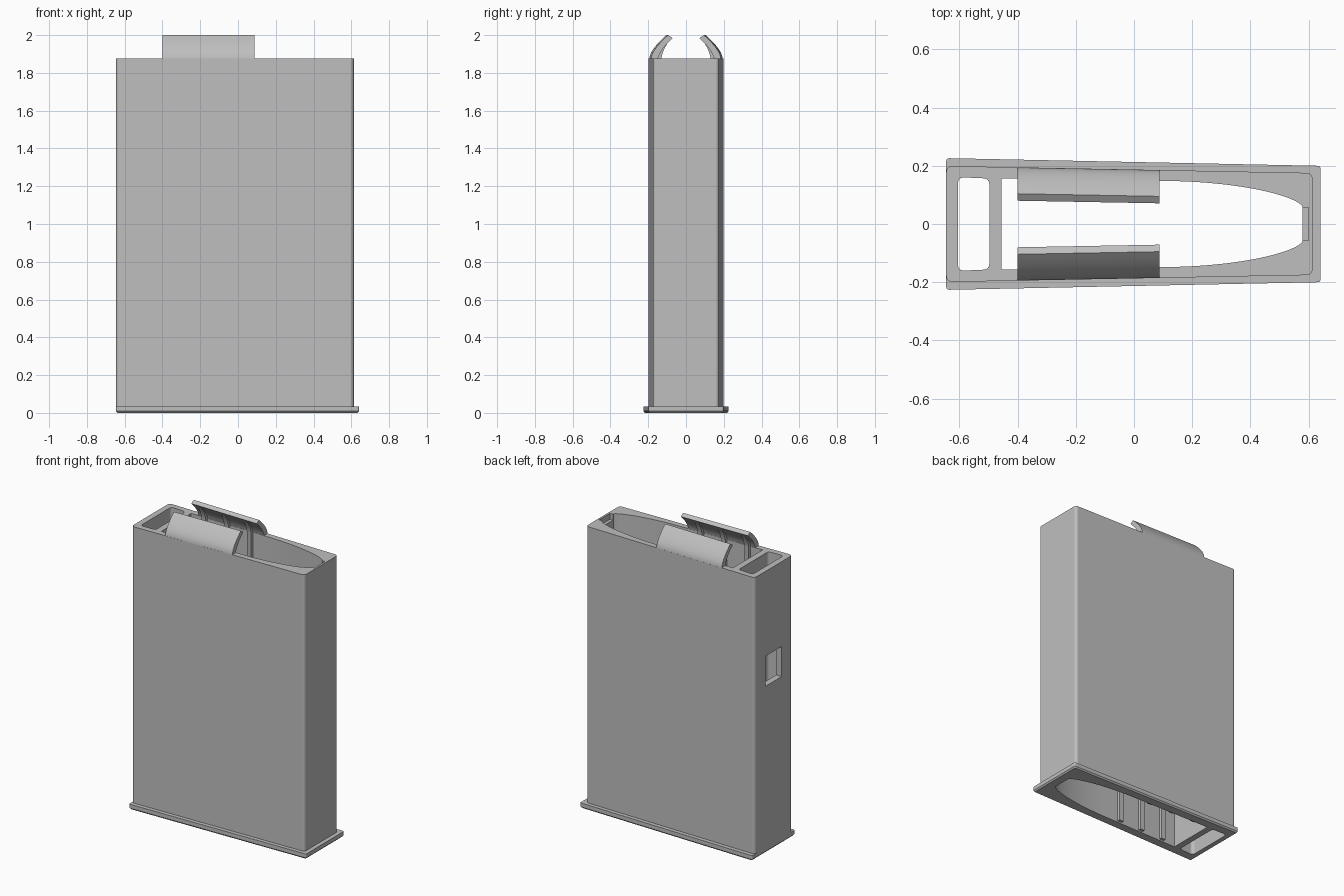
import bpy, bmesh, math
from mathutils import Vector

cube = bpy.data.objects.get("Cube")
if cube:
    bpy.data.objects.remove(cube, do_unlink=True)

grey = bpy.data.materials.new("plain grey")
grey.use_nodes = True
colour = (0.52, 0.52, 0.52, 1)
grey.diffuse_color = colour
grey.node_tree.nodes["Principled BSDF"].inputs["Base Color"].default_value = colour

TOP = 1.875


def half_depth(x):
    """Half depth of the tapered body at x."""
    return 0.187 - 0.0185 * x


def prism(name, rings):
    """Closed solid through matching rings of points."""
    bm = bmesh.new()
    rows = [[bm.verts.new(p) for p in ring] for ring in rings]
    n = len(rows[0])
    for a, b in zip(rows, rows[1:]):
        for i in range(n):
            j = (i + 1) % n
            bm.faces.new((a[i], a[j], b[j], b[i]))
    bm.faces.new(rows[0][::-1])
    bm.faces.new(rows[-1])
    bmesh.ops.recalc_face_normals(bm, faces=bm.faces)
    mesh = bpy.data.meshes.new(name)
    bm.to_mesh(mesh)
    bm.free()
    mesh.materials.append(grey)
    obj = bpy.data.objects.new(name, mesh)
    bpy.context.collection.objects.link(obj)
    return obj


def rounded(x0, x1, h0, h1, r, steps=6):
    """Tapered rectangle outline with rounded corners."""
    pts = []
    corners = [(x1 - r, h1 - r), (x0 + r, h0 - r), (x0 + r, r - h0), (x1 - r, r - h1)]
    for k, (cx, cy) in enumerate(corners):
        for s in range(steps + 1):
            a = math.pi / 2 * (k + s / steps)
            pts.append((cx + r * math.cos(a), cy + r * math.sin(a)))
    return pts


def at(outline, z):
    return [(x, y, z) for x, y in outline]


def column(name, outline, z0, z1):
    return prism(name, [at(outline, z0), at(outline, z1)])


def cut(obj, cutter):
    mod = obj.modifiers.new("cut", "BOOLEAN")
    mod.operation = "DIFFERENCE"
    mod.solver = "EXACT"
    mod.object = cutter
    bpy.context.view_layer.objects.active = obj
    bpy.ops.object.modifier_apply(modifier=mod.name)


def smooth(obj):
    bpy.ops.object.select_all(action="DESELECT")
    obj.select_set(True)
    bpy.context.view_layer.objects.active = obj
    bpy.ops.object.shade_smooth_by_angle(angle=math.radians(25))


# Tapered tube and the base flange with a chamfered lower rim
body = column("body", rounded(-0.645, 0.613, half_depth(-0.645), half_depth(0.613), 0.02), 0.035, TOP)
rim = rounded(-0.645, 0.641, 0.226, 0.2, 0.01)
low = rounded(-0.637, 0.633, 0.218, 0.192, 0.008)
flange = prism("base_flange", [at(low, 0), at(rim, 0.009), at(rim, 0.035)])

# Main well: straight sides that curve inward to a narrow nose
side = [(-0.455, 0.157)]
for i in range(25):
    t = math.sin(math.pi / 2 * i / 24)
    side.append((0.09 + 0.488 * t, 0.06 + 0.088 * max(0, 1 - t * t) ** 0.65))
well = column("well_cutter", side + [(x, -y) for x, y in reversed(side)], -0.1, 2.1)

# Narrow rear channel, nose notch and catch window
channel = column("channel_cutter", rounded(-0.605, -0.497, 0.16, 0.157, 0.02), -0.1, 2.1)
notch = column("notch_cutter", [(0.5, -0.057), (0.6, -0.057), (0.6, 0.057), (0.5, 0.057)], TOP - 0.04, 2.1)
window = column("window_cutter", [(-0.7, -0.085), (-0.55, -0.085), (-0.55, 0.085), (-0.7, 0.085)], 1.11, 1.31)

for cutter in (well, channel):
    cut(body, cutter)
    cut(flange, cutter)
for cutter in (notch, window):
    cut(body, cutter)
for cutter in (well, channel, notch, window):
    bpy.data.objects.remove(cutter, do_unlink=True)


def bezier(a, b, c, steps=10):
    a, b, c = Vector(a), Vector(b), Vector(c)
    return [a * (1 - t) ** 2 + b * 2 * t * (1 - t) + c * t * t
            for t in (i / steps for i in range(steps + 1))]


def extrude_x(name, profile, x0, x1, sign):
    """Sweep a (y, z) profile along x, following the taper of the body."""
    rings = [[(x, sign * (p[0] + half_depth(x) - half_depth(-0.4)), p[1]) for p in profile]
             for x in (x0, x1)]
    return prism(name, rings)


# Curved feed lips and the guide ribs on their inner faces
outer = bezier((0.194, TOP), (0.19, 1.925), (0.104, 2.0))
inner = bezier((0.158, TOP), (0.145, 1.925), (0.08, 1.984))
ridge = bezier((0.138, TOP), (0.13, 1.93), (0.085, 1.984))
parts = [body, flange]
for sign, label in ((-1, "front"), (1, "back")):
    parts.append(extrude_x(label + "_feed_lip", outer + inner[::-1], -0.4, 0.088, sign))
    rib_profile = [(0.165, 0.01)] + [(p[0] + 0.007, p[1]) for p in inner] + ridge[::-1] + [(0.138, 0.01)]
    for n, x in enumerate((-0.35, -0.18, -0.01)):
        parts.append(extrude_x(f"{label}_guide_rib_{n + 1}", rib_profile, x - 0.016, x + 0.016, sign))

for part in parts:
    smooth(part)
for part in (body, flange):
    mod = part.modifiers.new("even_normals", "WEIGHTED_NORMAL")
    mod.keep_sharp = True
